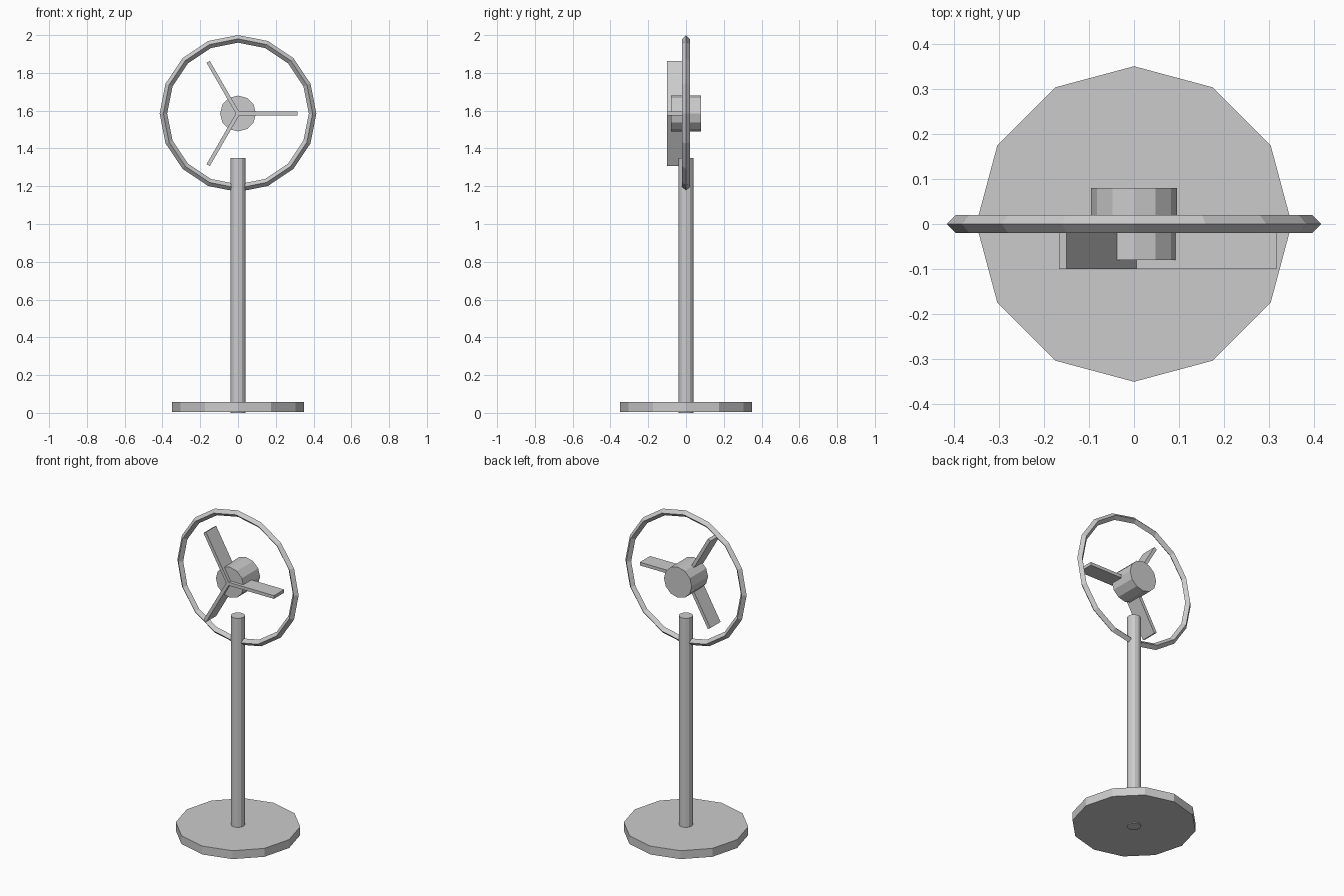
import bpy
import math
from mathutils import Matrix

default_cube = bpy.data.objects.get("Cube")
if default_cube:
    bpy.data.objects.remove(default_cube, do_unlink=True)

# Single plain grey
GREY = (0.6, 0.6, 0.6, 1.0)
grey = bpy.data.materials.new("plain_grey")
grey.use_nodes = True
grey.diffuse_color = GREY
grey.node_tree.nodes["Principled BSDF"].inputs["Base Color"].default_value = GREY

AXLE_Z = 1.585


def finish(name):
    obj = bpy.context.object
    obj.name = name
    obj.data.materials.clear()
    obj.data.materials.append(grey)
    return obj


def cylinder(name, radius, depth, location, rotation=(0, 0, 0)):
    bpy.ops.mesh.primitive_cylinder_add(
        vertices=12, radius=radius, depth=depth, location=location, rotation=rotation)
    return finish(name)


# Stand: twelve-sided foot, with the pole reaching just below it
cylinder("base", 0.35, 0.052, (0, 0, 0.031))
cylinder("pole", 0.04, 1.35, (0, 0, 0.675))

# Motor hub lying along y
facing_front = (math.pi / 2, 0, 0)
cylinder("motor_hub", 0.095, 0.16, (0, 0, AXLE_Z), facing_front)

# Guard ring with a diamond cross-section
bpy.ops.mesh.primitive_torus_add(
    major_segments=16, minor_segments=4, major_radius=0.395, minor_radius=0.02,
    location=(0, 0, AXLE_Z), rotation=facing_front)
finish("guard_ring")

# Three blades radiating from the axle
LENGTH, WIDTH, THICKNESS = 0.316, 0.1, 0.02
for i in range(3):
    bpy.ops.mesh.primitive_cube_add(size=1)
    blade = finish(f"blade_{i + 1}")
    blade.data.transform(
        Matrix.Translation((LENGTH / 2, -WIDTH / 2, 0))
        @ Matrix.Diagonal((LENGTH, WIDTH, THICKNESS, 1)))
    blade.location = (0, 0, AXLE_Z)
    blade.rotation_euler = (0, i * math.tau / 3, 0)
